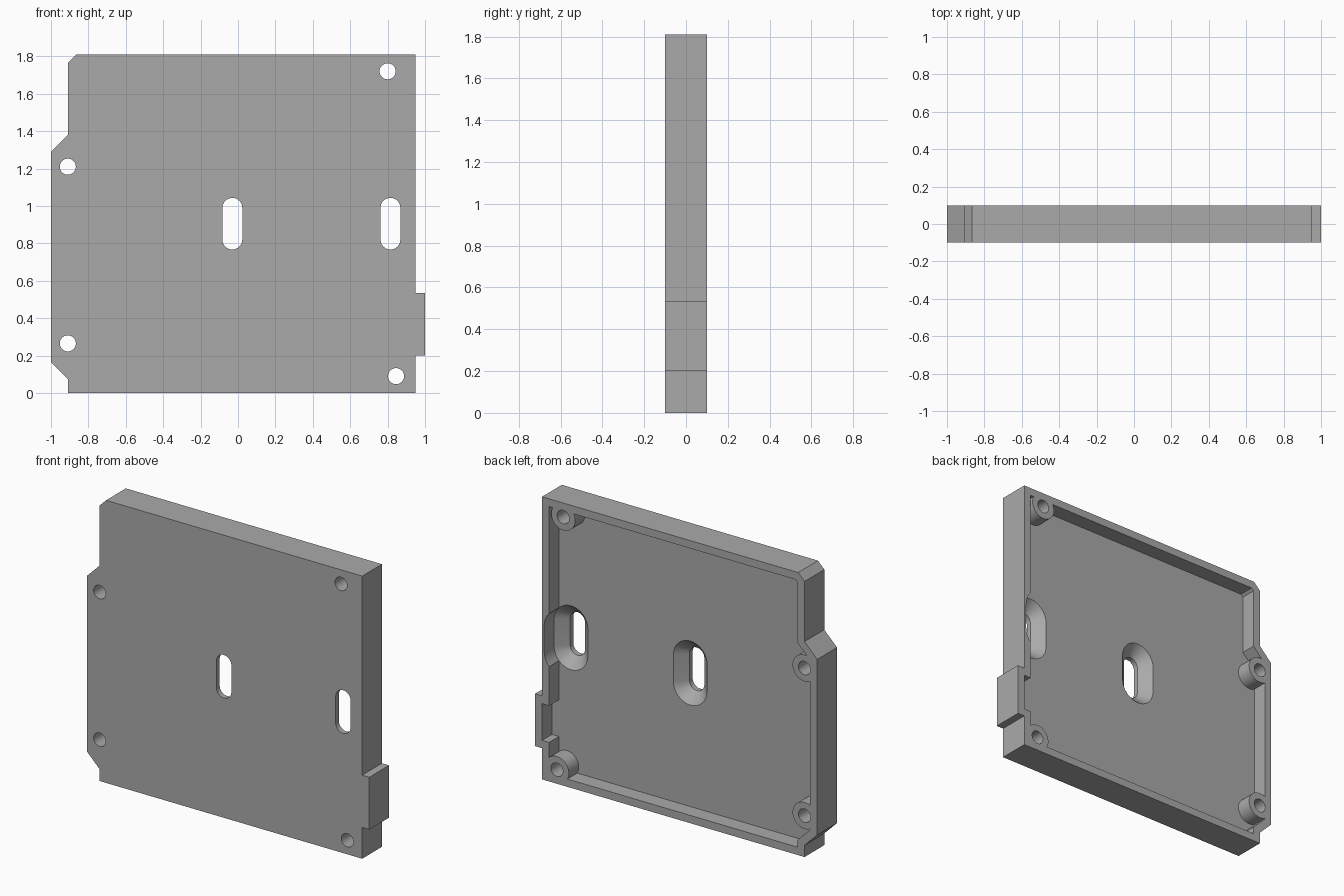
import bpy
import bmesh
from math import cos, sin, pi
from mathutils import Vector

cube = bpy.data.objects.get("Cube")
if cube:
    bpy.data.objects.remove(cube, do_unlink=True)

WALL = 0.05
FRONT, FLOOR, RIM, BEYOND = -0.1, 0.0, 0.1, 0.25

# Outer outline in x, z, counter-clockwise, with the side tab and corner cuts
OUTLINE = [(-0.91, 0), (0.95, 0), (0.95, 0.2), (1, 0.2), (1, 0.535), (0.95, 0.535),
           (0.95, 1.81), (-0.865, 1.81), (-0.91, 1.765), (-0.91, 1.38),
           (-1, 1.29), (-1, 0.165), (-0.91, 0.075)]
SCREWS = [(0.8, 1.72), (0.845, 0.09), (-0.91, 1.21), (-0.91, 0.265)]
SLOTS = [(-0.03, 0.905), (0.815, 0.905)]


def loft(name, rings):
    """Solid through (y, outline) rings that share a point count."""
    bm = bmesh.new()
    loops = [[bm.verts.new((x, y, z)) for x, z in ring] for y, ring in rings]
    for a, b in zip(loops, loops[1:]):
        for i in range(len(a)):
            j = (i + 1) % len(a)
            bm.faces.new((a[i], a[j], b[j], b[i]))
    bm.faces.new(loops[0])
    bm.faces.new(loops[-1])
    bmesh.ops.recalc_face_normals(bm, faces=bm.faces)
    mesh = bpy.data.meshes.new(name)
    bm.to_mesh(mesh)
    bm.free()
    obj = bpy.data.objects.new(name, mesh)
    bpy.context.collection.objects.link(obj)
    return obj


def inset(points, d):
    """Mitred inward offset of a counter-clockwise outline."""
    pts = [Vector(p) for p in points]
    result = []
    for i, p in enumerate(pts):
        e1 = (p - pts[i - 1]).normalized()
        e2 = (pts[(i + 1) % len(pts)] - p).normalized()
        n1, n2 = Vector((-e1.y, e1.x)), Vector((-e2.y, e2.x))
        result.append(tuple(p + (n1 + n2) * d / (1 + n1.dot(n2))))
    return result


def stadium(center, radius, half=0.0, steps=16):
    """Circle, or upright rounded slot when half is above zero."""
    cx, cz = center
    pts = []
    for side in (0, 1):
        shift = -half if side else half
        for i in range(steps + (1 if half else 0)):
            a = pi * (side + i / steps)
            pts.append((cx + radius * cos(a), cz + shift + radius * sin(a)))
    return pts


def cut(target, cutter):
    mod = target.modifiers.new("cut", 'BOOLEAN')
    mod.operation = 'DIFFERENCE'
    mod.solver = 'EXACT'
    mod.object = cutter
    bpy.context.view_layer.objects.active = target
    bpy.ops.object.modifier_apply(modifier=mod.name)
    bpy.data.objects.remove(cutter, do_unlink=True)


tray = loft("tray_cover", [(FRONT, OUTLINE), (RIM, OUTLINE)])

# Pocket behind the front plate, leaving the screw bosses standing
inner = inset(OUTLINE, WALL)
pocket = loft("pocket_cutter", [(FLOOR, inner), (BEYOND, inner)])
for s in SCREWS:
    ring = stadium(s, 0.085)
    cut(pocket, loft("boss_cutter", [(-0.05, ring), (0.3, ring)]))
cut(tray, pocket)

# Screw holes
for s in SCREWS:
    ring = stadium(s, 0.043)
    cut(tray, loft("hole_cutter", [(-BEYOND, ring), (BEYOND, ring)]))

# Slots, flared towards the back
for s in SLOTS:
    small, wide = stadium(s, 0.053, 0.085), stadium(s, 0.12, 0.085)
    cut(tray, loft("slot_cutter", [(-BEYOND, small), (-0.067, small),
                                   (FLOOR, wide), (BEYOND, wide)]))

# Single grey material
grey = bpy.data.materials.new("plain_grey")
grey.use_nodes = True
color = (0.4, 0.4, 0.4, 1)
grey.diffuse_color = color
grey.node_tree.nodes["Principled BSDF"].inputs["Base Color"].default_value = color
tray.data.materials.clear()
tray.data.materials.append(grey)

bpy.ops.object.select_all(action='DESELECT')
tray.select_set(True)
bpy.context.view_layer.objects.active = tray
bpy.ops.object.shade_smooth_by_angle()
